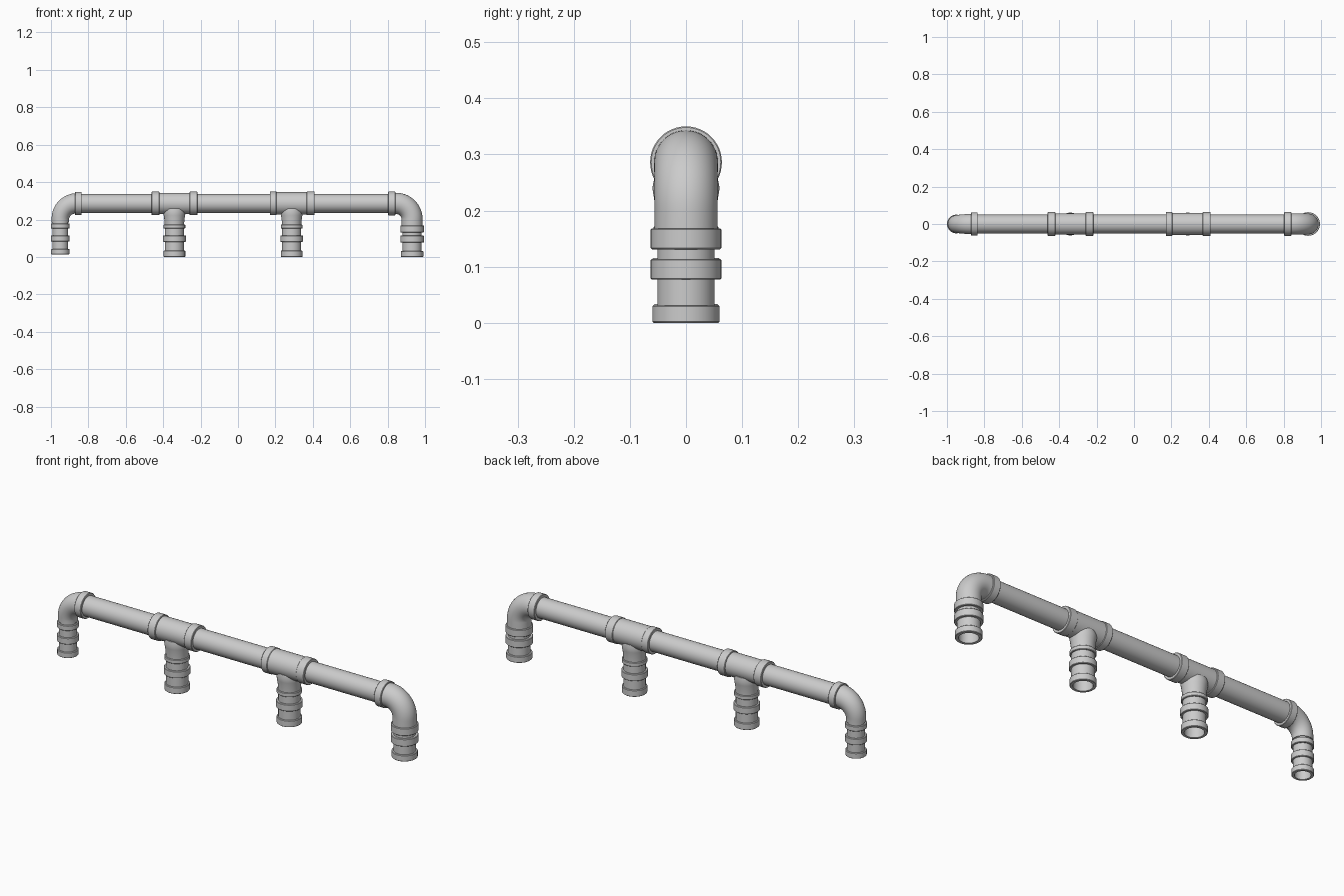
import bpy, bmesh, math
from mathutils import Vector

if "Cube" in bpy.data.objects:
    bpy.data.objects.remove(bpy.data.objects["Cube"])

SEG = 48
AXIS_Z = 0.286      # height of the horizontal run


def skin(name, rings, closed=False):
    """Skin rings given as (centre, side_u, side_v, radius)."""
    bm = bmesh.new()
    loops = []
    for c, u, v, r in rings:
        loops.append([bm.verts.new(Vector(c) + r * (math.cos(a) * u + math.sin(a) * v))
                      for a in (2 * math.pi * i / SEG for i in range(SEG))])
    pairs = list(zip(loops, loops[1:]))
    if closed:
        pairs.append((loops[-1], loops[0]))
    for a, b in pairs:
        for i in range(SEG):
            j = (i + 1) % SEG
            bm.faces.new((a[i], a[j], b[j], b[i]))
    bmesh.ops.recalc_face_normals(bm, faces=bm.faces)
    me = bpy.data.meshes.new(name)
    bm.to_mesh(me)
    bm.free()
    ob = bpy.data.objects.new(name, me)
    bpy.context.collection.objects.link(ob)
    bpy.ops.object.select_all(action='DESELECT')
    ob.select_set(True)
    bpy.context.view_layer.objects.active = ob
    bpy.ops.object.shade_smooth_by_angle(angle=math.radians(35))
    return ob


X, Y, Z = Vector((1, 0, 0)), Vector((0, 1, 0)), Vector((0, 0, 1))


def tube_x(name, profile, bore):
    """Hollow horizontal tube; profile is a list of (x, radius)."""
    pts = profile + [(profile[-1][0], bore), (profile[0][0], bore)]
    return skin(name, [((x, 0, AXIS_Z), Y, Z, r) for x, r in pts], True)


def tube_z(name, x, profile, bore):
    """Hollow vertical tube; profile is a list of (z, radius)."""
    pts = profile + [(profile[-1][0], bore), (profile[0][0], bore)]
    return skin(name, [((x, 0, z), X, Y, r) for z, r in pts], True)


def collar(a, b, r, ch=0.002):
    """Profile points of a raised band with softened edges."""
    return [(a, r - ch), (a + ch, r), (b - ch, r), (b, r - ch)]


def leg(name, x, bands, core, top, bore):
    """Socket leg: core pipe with raised bands (z0, z1, radius)."""
    prof = []
    for z0, z1, r in bands:
        if prof:
            prof.append((z0, core))
        prof += collar(z0, z1, r) + [(z1, core)]
    prof.append((top, core))
    return tube_z(name, x, prof, bore)


def elbow(name, x_end, x_leg, z_leg, r_end, r_leg):
    """Quarter bend from the horizontal run down to a leg."""
    s = 1 if x_leg > x_end else -1
    bend = 0.085
    cx, cz = x_leg - s * bend, AXIS_Z - bend
    outer = [(Vector((x_end, 0, AXIS_Z)), Z, r_end)]
    n = 16
    for i in range(n + 1):
        t = math.pi / 2 * i / n
        d = Vector((s * math.sin(t), 0, math.cos(t)))
        outer.append((Vector((cx, 0, cz)) + bend * d, d, r_end + (r_leg - r_end) * i / n))
    outer.append((Vector((x_leg, 0, z_leg)), X * s, r_leg))
    rings = [(c, Y, d, r) for c, d, r in outer]
    rings += [(c, Y, d, r - 0.012) for c, d, r in reversed(outer)]
    return skin(name, rings, True)


# horizontal pipe
tube_x("main_pipe", [(-0.86, 0.05), (0.84, 0.05)], 0.042)

# end elbows with their collars
elbow("left_elbow", -0.85, -0.95, 0.185, 0.055, 0.046)
tube_x("left_elbow_collar", collar(-0.872, -0.836, 0.062), 0.048)
elbow("right_elbow", 0.83, 0.931, 0.15, 0.057, 0.056)
tube_x("right_elbow_collar", collar(0.803, 0.841, 0.064), 0.048)

# end legs
leg("left_leg", -0.95, [(0.014, 0.042, 0.049), (0.083, 0.115, 0.05), (0.152, 0.178, 0.05)],
    0.042, 0.195, 0.036)
leg("right_leg", 0.931, [(0.0, 0.031, 0.06), (0.077, 0.114, 0.063), (0.131, 0.168, 0.063)],
    0.051, 0.18, 0.044)

# tee fittings: sleeve, collars, tapered neck and leg
tees = {
    "left": (-0.34, (-0.462, -0.42), (-0.259, -0.217), 0.057, 0.063),
    "right": (0.287, (0.17, 0.206), (0.367, 0.41), 0.060, 0.063),
}
for side, (x, c1, c2, r, rc) in tees.items():
    sleeve = collar(*c1, rc) + [(c1[1], r), (c2[0], r)] + collar(*c2, rc)
    tube_x(side + "_tee_sleeve", sleeve, 0.048)
    tube_z(side + "_tee_neck", x,
           [(0.172, 0.052), (0.195, 0.053), (0.222, 0.057), (0.24, 0.060), (0.27, 0.060)][:4]
           + [(0.26, 0.056)], 0.044)
    leg(side + "_tee_leg", x,
        [(0.0, 0.033, 0.058), (0.081, 0.115, 0.061), (0.152, 0.172, 0.058)],
        0.051, 0.19, 0.044)
